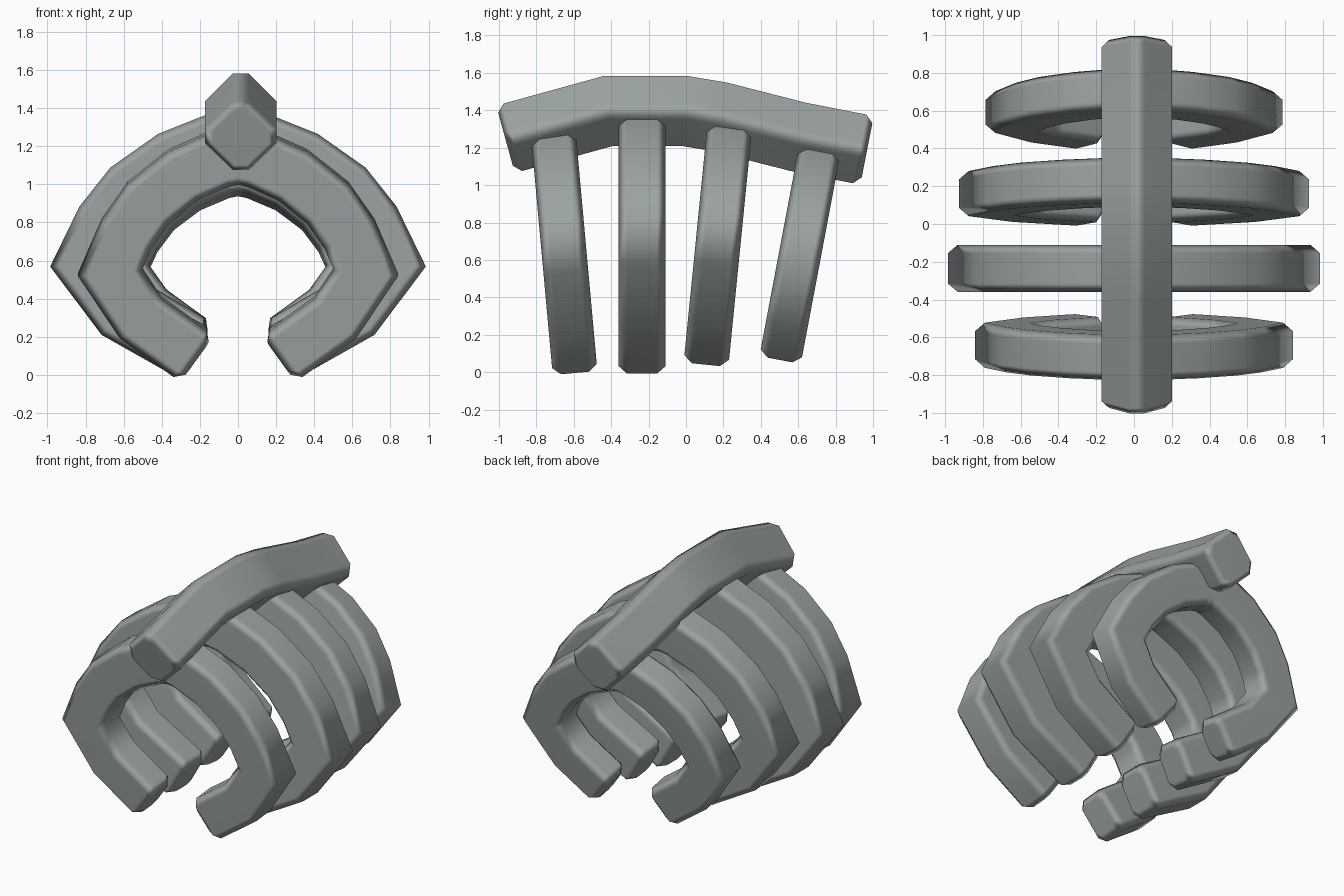
import bpy, bmesh
from mathutils import Vector

if "Cube" in bpy.data.objects:
    bpy.data.objects.remove(bpy.data.objects["Cube"])

bone = bpy.data.materials.new("grey_bone")
bone.diffuse_color = (0.33, 0.37, 0.36, 1)
bone.use_nodes = True
bone.node_tree.nodes["Principled BSDF"].inputs["Base Color"].default_value = bone.diffuse_color


def sweep(name, path, side, section, bevel):
    """Sweep a (normal, side) section along a planar path, with chamfered ends."""
    path = [Vector(p) for p in path]
    side = Vector(side).normalized()
    # extra rings just inside each end make the chamfer
    first = path[0] + (path[1] - path[0]).normalized() * bevel
    last = path[-1] + (path[-2] - path[-1]).normalized() * bevel
    path = [path[0], first] + path[1:-1] + [last, path[-1]]
    half = max(abs(c) for p in section for c in p)
    bm = bmesh.new()
    rings = []
    n = len(path)
    for i, p in enumerate(path):
        a = (path[max(i, 1)] - path[max(i, 1) - 1]).normalized()
        j = min(i, n - 2)
        b = (path[j + 1] - path[j]).normalized()
        t = (a + b).normalized()
        normal = side.cross(t) / max(t.dot(a), 0.5)      # mitred corner
        k = 1 - bevel / half if i in (0, n - 1) else 1
        rings.append([bm.verts.new(p + normal * u * k + side * v * k)
                      for u, v in section])
    m = len(section)
    for r, s in zip(rings, rings[1:]):
        for q in range(m):
            bm.faces.new((r[q], r[(q + 1) % m], s[(q + 1) % m], s[q]))
    bm.faces.new(rings[0])
    bm.faces.new(rings[-1])
    bmesh.ops.recalc_face_normals(bm, faces=bm.faces)
    for f in bm.faces:
        f.smooth = True
    me = bpy.data.meshes.new(name)
    bm.to_mesh(me)
    bm.free()
    me.materials.append(bone)
    ob = bpy.data.objects.new(name, me)
    bpy.context.collection.objects.link(ob)
    # large faces stay flat, chamfers carry the rounding
    ob.modifiers.new("soft_edges", 'WEIGHTED_NORMAL').weight = 90
    return ob


def chamfered_box(h, d, c):
    return [(h, d - c), (h - c, d), (c - h, d), (-h, d - c),
            (-h, c - d), (c - h, -d), (h - c, -d), (h, c - d)]


# Spine: a square bar standing on its chamfered corner
R, C = 0.187, 0.042
diamond = [(R, C), (C, R), (-C, R), (-R, C), (-R, -C), (-C, -R), (C, -R), (R, -C)]
spine = [(-0.965, 1.245), (-0.42, 1.395), (0.0, 1.395), (0.18, 1.365),
         (0.6, 1.258), (0.968, 1.186)]
sweep("spine", [(0.015, y, z) for y, z in spine], (1, 0, 0), diamond, 0.04)

# Ribs: open hoops, half centreline from top to tip
half_path = [(0, 1.16), (0.09, 1.14), (0.276, 1.052), (0.451, 0.905), (0.561, 0.74),
             (0.645, 0.535), (0.49, 0.29), (0.215, 0.075)]
# bottom (y, z), top (y, z), half width, depth
ribs = [((-0.595, 0.015), (-0.71, 1.28), 0.84, 0.24),
        ((-0.235, 0.03), (-0.235, 1.365), 0.98, 0.25),
        ((0.11, 0.07), (0.235, 1.325), 0.922, 0.24),
        ((0.505, 0.075), (0.72, 1.215), 0.783, 0.225)]
for i, (bot, top, width, depth) in enumerate(ribs):
    base = Vector((0, *bot))
    up = Vector((0, *top)) - base
    length = up.length
    up.normalize()
    h = depth * 0.62
    sx = (width - h * 1.13) / 0.645
    sz = (length - 0.245) / 1.04
    half = []
    for k, (x, z) in enumerate(half_path):
        tip = k == len(half_path) - 1
        half.append((x if tip else x * sx, 0.1 + (z - 0.1) * (1 if tip else sz)))
    full = [(-x, z) for x, z in reversed(half)] + half[1:]
    sweep(f"rib_{i + 1}", [base + Vector((x, 0, 0)) + up * z for x, z in full],
          up.cross(Vector((1, 0, 0))), chamfered_box(h, depth / 2, 0.045), 0.045)
